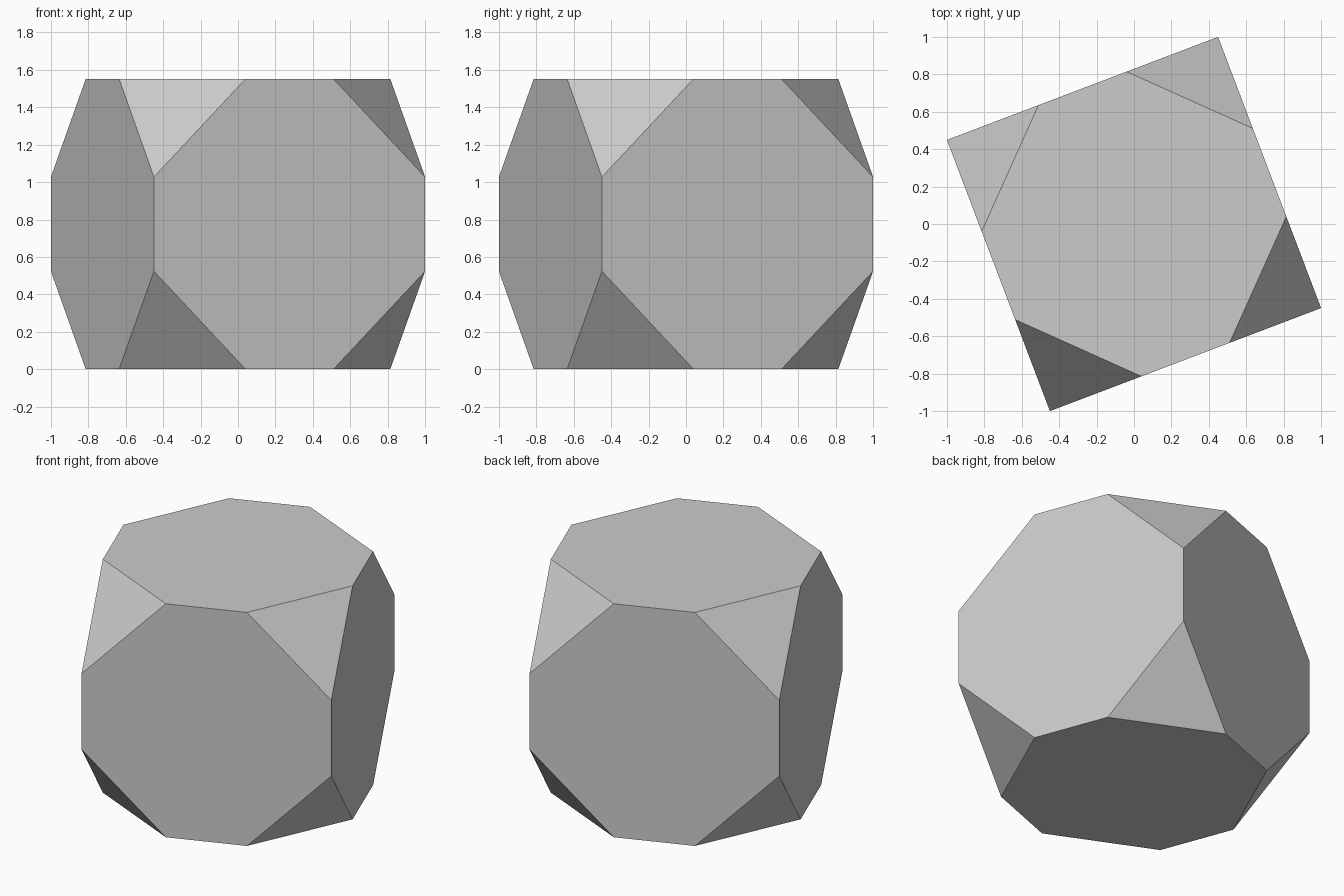
import bpy
import bmesh
import math
from itertools import product
from mathutils import Matrix, Vector

old = bpy.data.objects.get("Cube")
if old:
    bpy.data.objects.remove(old, do_unlink=True)

HALF = 0.7755              # half the side of the block
CUT = 0.5235               # length removed from each edge at a corner
TURN = math.radians(20.8)  # turn about the vertical axis

# Plain grey material
grey = bpy.data.materials.new("light_grey")
grey.use_nodes = True
colour = (0.6, 0.6, 0.6, 1.0)
grey.diffuse_color = colour
grey.node_tree.nodes["Principled BSDF"].inputs["Base Color"].default_value = colour

# Block with every corner sliced off and capped by a triangle
bm = bmesh.new()
bmesh.ops.create_cube(bm, size=2 * HALF)
for signs in product((-1, 1), repeat=3):
    corner = Vector(signs)
    on_plane = corner * (HALF - CUT / 3)
    geom = bm.verts[:] + bm.edges[:] + bm.faces[:]
    cut = bmesh.ops.bisect_plane(bm, geom=geom, plane_co=on_plane,
                                 plane_no=corner, clear_outer=True)
    rim = [e for e in cut["geom_cut"] if isinstance(e, bmesh.types.BMEdge)]
    bmesh.ops.contextual_create(bm, geom=rim)

# Turn it and stand it on the ground
bm.transform(Matrix.Translation((0, 0, HALF)) @ Matrix.Rotation(TURN, 4, "Z"))
bmesh.ops.recalc_face_normals(bm, faces=bm.faces[:])

mesh = bpy.data.meshes.new("truncated_block")
bm.to_mesh(mesh)
bm.free()
mesh.materials.append(grey)
block = bpy.data.objects.new("truncated_block", mesh)
bpy.context.collection.objects.link(block)
